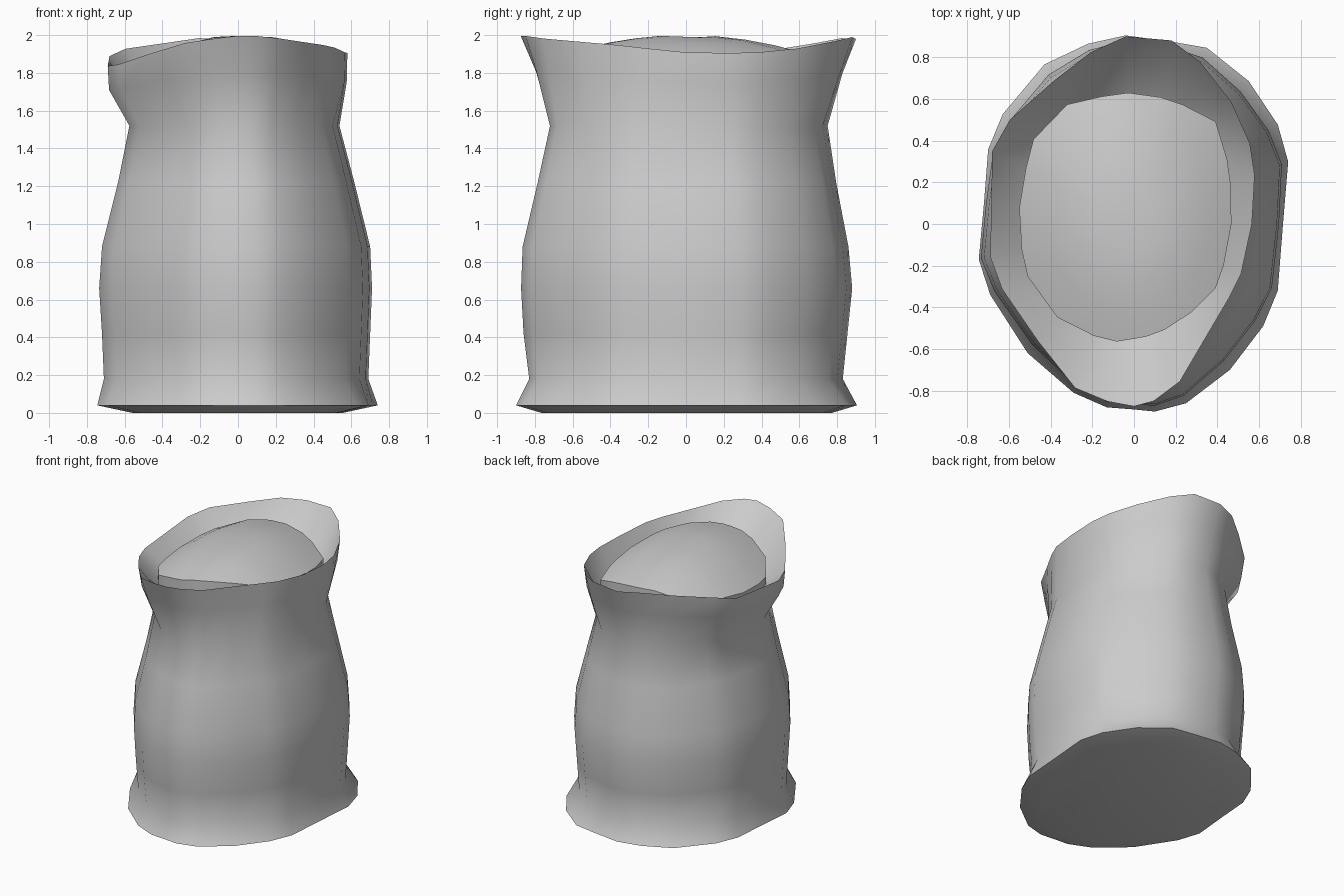
import bpy, bmesh, math
from mathutils import Vector

if "Cube" in bpy.data.objects:
    bpy.data.objects.remove(bpy.data.objects["Cube"])

# Plan outlines, anticlockwise seen from above
FOOT = [(.74, .3), (.69, .48), (.55, .69), (.35, .85), (.18, .88), (-.04, .91), (-.22, .87),
        (-.43, .77), (-.63, .53), (-.7, .36), (-.745, -.17), (-.69, -.34), (-.51, -.62),
        (-.29, -.81), (-.13, -.88), (.0, -.89), (.1, -.9), (.25, -.86), (.46, -.7), (.62, -.49),
        (.69, -.32), (.715, 0), (-.72, .1)]
RIM = [(.58, .25, 1.905), (.55, .42, 1.91), (.46, .6, 1.93), (.3, .8, 1.97), (.19, .88, 1.99),
       (-.04, .9, 1.98), (-.2, .83, 1.985), (-.37, .7, 1.96), (-.59, .51, 1.93), (-.68, .36, 1.89),
       (-.69, -.17, 1.835), (-.63, -.32, 1.845), (-.47, -.55, 1.9), (-.3, -.78, 1.955),
       (-.07, -.875, 1.99), (.05, -.875, 2.0), (.2, -.79, 1.985), (.5, -.28, 1.94), (.56, -.1, 1.91)]
MOUND = [(.475, .1), (.45, .3), (.395, .49), (.2, .59), (.02, .635), (-.12, .62), (-.38, .56),
         (-.5, .38), (-.555, .05), (-.53, -.22), (-.4, -.43), (-.22, -.53), (-.08, -.565),
         (.06, -.54), (.22, -.48), (.4, -.3), (.46, -.1)]
# Wall profile: z, left x, right x, front y, back y
WALL = [(.04, .745, .74, .9, .905), (.18, .71, .7, .83, .83), (.42, .72, .71, .86, .855),
        (.66, .735, .72, .873, .88), (.88, .72, .71, .865, .86), (1.22, .635, .625, .785, .795),
        (1.52, .575, .545, .72, .75)]


def by_angle(points):
    return sorted(points, key=lambda p: math.atan2(p[1], p[0]))


def sample(points, angle):
    """Point where a ray from the centre meets a closed outline."""
    pts = [Vector((*p, 0)[:3]) for p in by_angle(points)]
    d = Vector((math.cos(angle), math.sin(angle), 0))
    for a, b in zip(pts, pts[1:] + pts[:1]):
        ca, cb = d.cross(a).z, d.cross(b).z
        if ca <= 0 < cb and d.dot(a + b) > 0:
            return a.lerp(b, ca / (ca - cb))
    return pts[0]


def dome_point(x, y):
    return Vector((x, y, 2.0 - .25 * y * y - .7 * x * x - .18 * x * y))


def loft(name, rings, cap_first=False, cap_last=False):
    bm = bmesh.new()
    loops = [[bm.verts.new(p) for p in ring] for ring in rings]
    n = len(loops[0])
    for lo, hi in zip(loops, loops[1:]):
        for i in range(n):
            j = (i + 1) % n
            bm.faces.new((lo[i], lo[j], hi[j], hi[i]))
    if cap_first:
        bm.faces.new(loops[0][::-1])
    if cap_last:
        bm.faces.new(loops[-1])
    mesh = bpy.data.meshes.new(name)
    bm.to_mesh(mesh)
    bm.free()
    obj = bpy.data.objects.new(name, mesh)
    bpy.context.collection.objects.link(obj)
    bpy.ops.object.select_all(action='DESELECT')
    obj.select_set(True)
    bpy.context.view_layer.objects.active = obj
    bpy.ops.object.shade_smooth_by_angle(angle=math.radians(50))
    return obj


foot = by_angle(FOOT)
angles = [math.atan2(y, x) for x, y in foot]

# Sack: underside, bulging wall, pinched neck, flared rim and inner lining
rings = [[(x * .75, y * .85, 0) for x, y in foot]]
for z, left, right, front, back in WALL:
    ring = []
    for x, y in foot:
        # the wall above the foot is a little slimmer across the diagonals
        s = 1 - (.2 * max(0, abs(x * y) - .15) if z > .1 else 0)
        ring.append(Vector((x * s * (right / .74 if x > 0 else left / .745),
                            y * s * (back / .91 if y > 0 else front / .9), z)))
    rings.append(ring)
neck = rings[-1]
rim = [sample(RIM, a) for a in angles]
flare = []
for p, q, a in zip(neck, rim, angles):
    v = p.lerp(q, .5 + .45 * abs(math.cos(a)))
    v.z = p.z + (q.z - p.z) * .6
    flare.append(v)
edge = [sample(MOUND, a) for a in angles]
lining, hem = [], []
for q, e, a in zip(rim, edge, angles):
    h = Vector((e.x, e.y, 1.72))
    v = q.lerp(h, .5)
    v.z -= .03 * max(0, math.sin(a))
    lining.append(v)
    hem.append(h)
loft("sack", rings + [flare, rim, lining, hem], cap_first=True)

# Contents: low dome filling the mouth, with a short skirt down to the lining
dome = [hem]
for s in (1, .75, .5, .25):
    dome.append([dome_point(e.x * s, e.y * s) for e in edge])
loft("contents", dome, cap_last=True)
